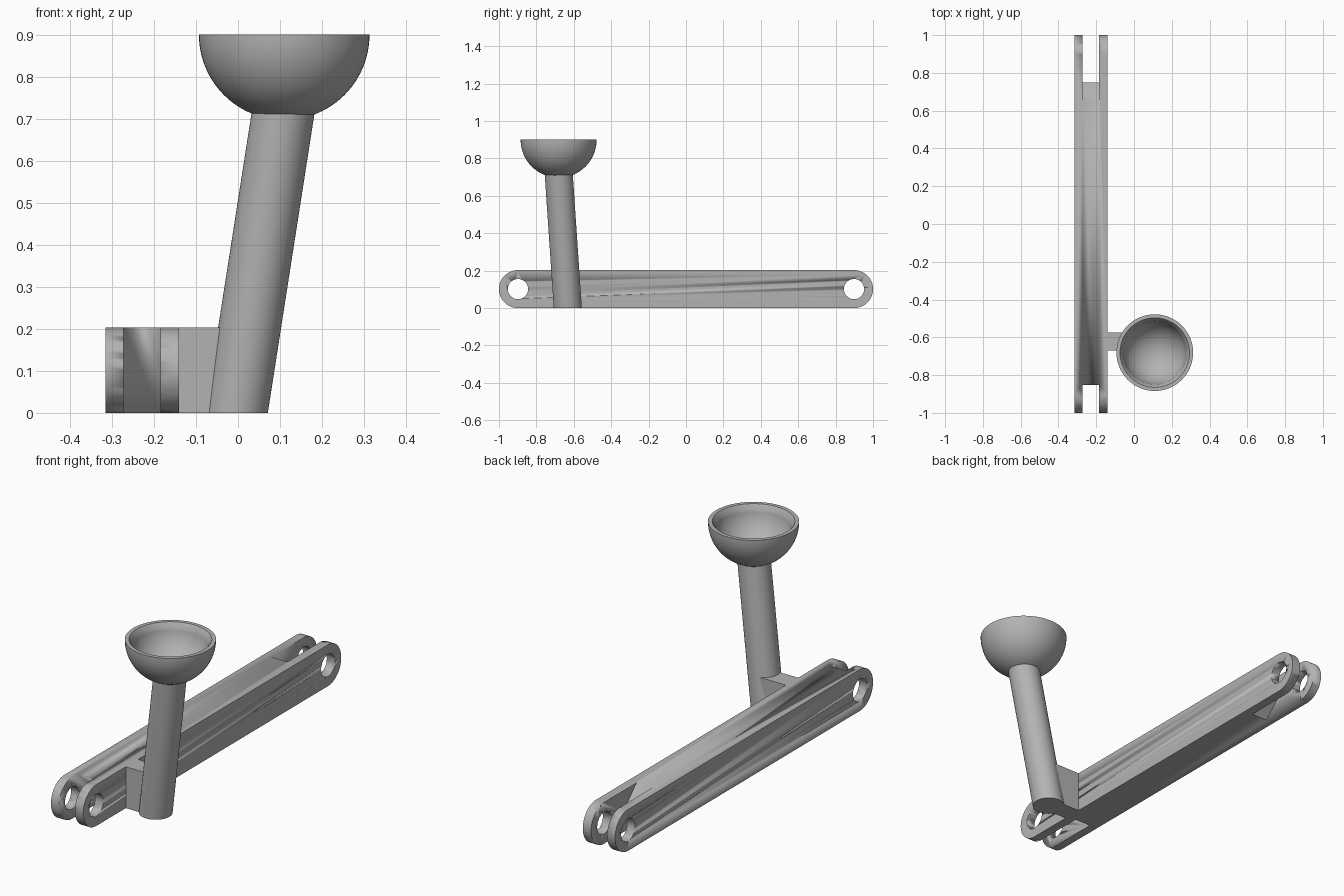
import bpy, bmesh, math
from math import pi, sin, cos

cube = bpy.data.objects.get("Cube")
if cube:
    bpy.data.objects.remove(cube)

grey = bpy.data.materials.new("plain_grey")
grey.use_nodes = True
COLOUR = (0.45, 0.45, 0.45, 1)
grey.diffuse_color = COLOUR
grey.node_tree.nodes["Principled BSDF"].inputs["Base Color"].default_value = COLOUR

H = 0.203            # bar height
R = H / 2            # radius of the bar's rounded ends
PIVOT = 1 - R        # pin hole distance from the middle
SEG = 64


def finish(name, bm, smooth=True):
    bmesh.ops.recalc_face_normals(bm, faces=bm.faces)
    mesh = bpy.data.meshes.new(name)
    bm.to_mesh(mesh)
    bm.free()
    mesh.materials.append(grey)
    obj = bpy.data.objects.new(name, mesh)
    bpy.context.collection.objects.link(obj)
    bpy.ops.object.select_all(action='DESELECT')
    obj.select_set(True)
    bpy.context.view_layer.objects.active = obj
    if smooth:
        bpy.ops.object.shade_smooth_by_angle(angle=math.radians(30))
    return obj


def prism(name, outline, x0, x1):
    """Extrude a (y, z) outline along x."""
    bm = bmesh.new()
    face = bm.faces.new([bm.verts.new((x0, y, z)) for y, z in outline])
    new = bmesh.ops.extrude_face_region(bm, geom=[face])["geom"]
    verts = [g for g in new if isinstance(g, bmesh.types.BMVert)]
    bmesh.ops.translate(bm, verts=verts, vec=(x1 - x0, 0, 0))
    return finish(name, bm)


def arc(cy, cz, r, start, end, n):
    return [(cy + r * cos(start + (end - start) * i / n),
             cz + r * sin(start + (end - start) * i / n)) for i in range(n + 1)]


def cut(target, cutter):
    cutter.hide_render = True
    mod = target.modifiers.new("cut", 'BOOLEAN')
    mod.operation = 'DIFFERENCE'
    mod.solver = 'EXACT'
    mod.object = cutter
    bpy.context.view_layer.objects.active = target
    bpy.ops.object.modifier_apply(modifier=mod.name)
    bpy.data.objects.remove(cutter)


# Long bar with rounded ends
bar = prism("link_bar", arc(PIVOT, R, R, -pi / 2, pi / 2, 32)
            + arc(-PIVOT, R, R, pi / 2, 3 * pi / 2, 32), -0.315, -0.14)

# Fork slots: slanted wall at the front, wedge-shaped wall at the back
slots = [[(-1.1, -0.05), (-0.6, -0.05), (-0.9, 0.25), (-1.1, 0.25)],
         [(1.1, -0.05), (0.6, -0.05), (0.75, R), (0.6, 0.25), (1.1, 0.25)]]
for outline in slots:
    cut(bar, prism("slot_cutter", outline, -0.272, -0.185))

# Pin holes through both forks
for side in (-1, 1):
    ring = arc(side * PIVOT, R, 0.054, 0, 2 * pi, 48)[:-1]
    cut(bar, prism("hole_cutter", ring, -0.4, 0))
bpy.ops.object.shade_smooth_by_angle(angle=math.radians(30))

# Short arm joining the bar to the stem
prism("side_arm", [(-0.67, 0), (-0.575, 0), (-0.575, H), (-0.67, H)], -0.145, 0)

# Leaning stem, cut level at the ground
bm = bmesh.new()
bmesh.ops.create_cone(bm, cap_ends=True, segments=SEG, radius1=0.075, radius2=0.075, depth=1)
for v in bm.verts:
    t = v.co.z + 0.5
    v.co = (v.co.x - 0.004 + 0.113 * t, v.co.y - 0.632 - 0.049 * t, 0.725 * t)
finish("leaning_stem", bm)

# Hollow bowl: outer hemisphere, flat rim, bevelled lip, inner hemisphere
OUTER, INNER, STEPS = 0.203, 0.17, 24
profile = [(OUTER * sin(pi / 2 * i / STEPS), -OUTER * cos(pi / 2 * i / STEPS))
           for i in range(STEPS + 1)]
profile.append((0.184, 0))
profile += [(INNER * cos(a), -INNER * sin(a))
            for a in (0.14 + (pi / 2 - 0.14) * i / STEPS for i in range(STEPS + 1))]
bm = bmesh.new()
points = [bm.verts.new((r, 0, z)) for r, z in profile]
edges = [bm.edges.new(pair) for pair in zip(points, points[1:])]
bmesh.ops.spin(bm, geom=points + edges, cent=(0, 0, 0), axis=(0, 0, 1),
               angle=2 * pi, steps=SEG, use_duplicate=False)
bmesh.ops.remove_doubles(bm, verts=bm.verts, dist=0.0001)
bmesh.ops.translate(bm, verts=bm.verts, vec=(0.11, -0.681, 0.9))
finish("bowl", bm)
